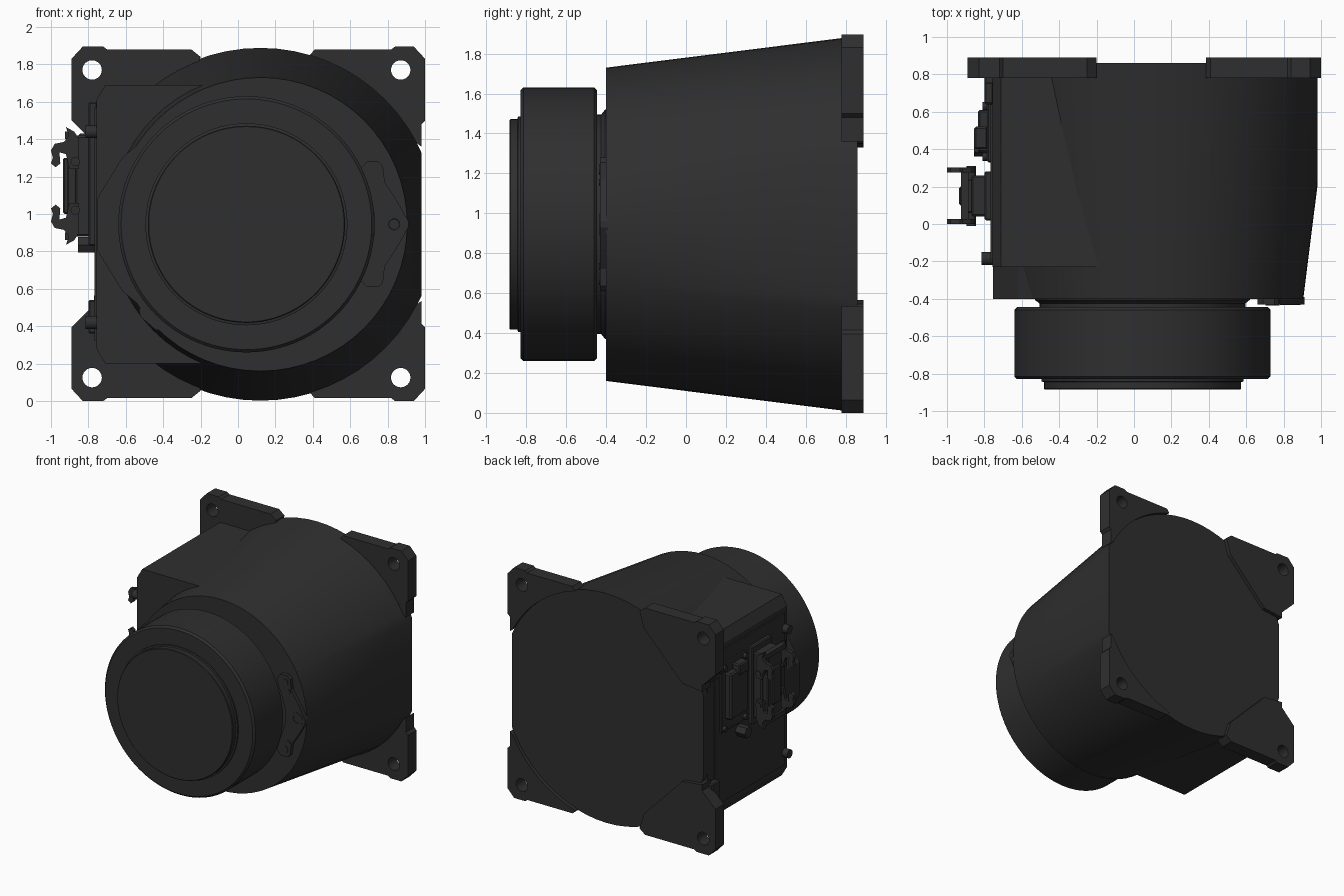
import bpy, bmesh, math
from mathutils import Vector, Matrix

old = bpy.data.objects.get("Cube")
if old:
    bpy.data.objects.remove(old, do_unlink=True)

mat = bpy.data.materials.new("dark charcoal")
mat.use_nodes = True
COLOR = (0.028, 0.028, 0.028, 1)
mat.diffuse_color = COLOR
mat.node_tree.nodes["Principled BSDF"].inputs["Base Color"].default_value = COLOR

MID = 0.945       # height of the optical axis
LENS_X = 0.045    # lens axis
BODY_X = 0.12     # housing axis


def finish(name, bm, smooth=False):
    bmesh.ops.recalc_face_normals(bm, faces=bm.faces)
    me = bpy.data.meshes.new(name)
    bm.to_mesh(me)
    bm.free()
    me.materials.append(mat)
    ob = bpy.data.objects.new(name, me)
    bpy.context.collection.objects.link(ob)
    if smooth:
        bpy.ops.object.select_all(action='DESELECT')
        ob.select_set(True)
        bpy.context.view_layer.objects.active = ob
        bpy.ops.object.shade_smooth_by_angle(angle=math.radians(30))
    return ob


def lathe(name, profile, x, z, n, clip=()):
    """Turn (radius, y) points about an axis along y, with optional flat cuts in x."""
    bm = bmesh.new()
    rings = []
    for r, y in profile:
        rings.append([bm.verts.new((x + r * math.cos(2 * math.pi * i / n), y,
                                    z + r * math.sin(2 * math.pi * i / n))) for i in range(n)])
    for a, b in zip(rings, rings[1:]):
        for i in range(n):
            j = (i + 1) % n
            bm.faces.new((a[i], a[j], b[j], b[i]))
    bm.faces.new(rings[0])
    bm.faces.new(rings[-1])
    for cx, side in clip:
        cut = bmesh.ops.bisect_plane(bm, geom=bm.verts[:] + bm.edges[:] + bm.faces[:],
                                     plane_co=(cx, 0, 0), plane_no=(side, 0, 0), clear_outer=True)
        edges = [e for e in cut['geom_cut'] if isinstance(e, bmesh.types.BMEdge)]
        bmesh.ops.contextual_create(bm, geom=edges)
    return finish(name, bm, True)


def prism(name, pts, y0, y1):
    """Extrude an outline in x, z from y0 to y1."""
    bm = bmesh.new()
    face = bm.faces.new([bm.verts.new((x, y0, z)) for x, z in pts])
    ext = bmesh.ops.extrude_face_region(bm, geom=[face])
    verts = [v for v in ext['geom'] if isinstance(v, bmesh.types.BMVert)]
    bmesh.ops.translate(bm, verts=verts, vec=(0, y1 - y0, 0))
    return finish(name, bm)


def box(name, lo, hi, bevel=0.0):
    lo, hi = Vector(lo), Vector(hi)
    bm = bmesh.new()
    bmesh.ops.create_cube(bm, size=1, matrix=Matrix.Translation((lo + hi) / 2) @ Matrix.Diagonal((*(hi - lo), 1)))
    if bevel:
        bmesh.ops.bevel(bm, geom=bm.edges[:], offset=bevel, segments=1, affect='EDGES')
    return finish(name, bm)


def rod_x(name, x0, x1, y, z, r, n=16):
    bm = bmesh.new()
    m = Matrix.Translation(((x0 + x1) / 2, y, z)) @ Matrix.Rotation(math.pi / 2, 4, 'Y')
    bmesh.ops.create_cone(bm, cap_ends=True, segments=n, radius1=r, radius2=r, depth=x1 - x0, matrix=m)
    return finish(name, bm, n > 8)


def flip(pts, mid):
    return [(x, 2 * mid - z) for x, z in pts]


# Tapered housing with flat sides
lathe("housing", [(0.785, -0.40), (0.943, 0.86)], BODY_X, MID, 64, [(0.98, 1), (-0.76, -1)])

# Side electronics box and the wedge in front of it
upper = [(-0.1, 1.69), (-0.71, 1.69), (-0.757, 1.61)]
prism("side_box", upper + flip(upper, MID)[::-1], -0.23, 0.80)
wedge = [(-0.35, 1.53), (-0.62, 1.30), (-0.755, 1.08)]
prism("front_wedge", wedge + flip(wedge, MID)[::-1], -0.40, -0.2)

# Lens neck, barrel ring and front cap
lathe("neck", [(0.575, -0.38), (0.575, -0.405), (0.55, -0.425), (0.55, -0.47)], LENS_X, MID, 64)
lathe("barrel_ring", [(0.67, -0.445), (0.685, -0.46), (0.685, -0.815), (0.67, -0.83)], LENS_X, MID, 96)
lathe("front_cap", [(0.54, -0.82), (0.54, -0.842), (0.527, -0.845), (0.527, -0.88), (0.522, -0.885)],
      LENS_X, MID, 96)

# Adjustment tab on the front face, with boss and screws
tab = [(0.66, 1.20), (0.66, 1.25), (0.69, 1.28), (0.75, 1.28), (0.775, 1.255), (0.785, 1.17), (0.85, 1.07), (0.912, 0.96)]
inner = [(0.70, 1.10), (0.73, 1.0)]
prism("adjust_tab", inner[::-1] + tab + flip(inner[::-1] + tab, MID)[::-1], -0.43, -0.39)
lathe("tab_boss", [(0.055, -0.40), (0.055, -0.434), (0.03, -0.434), (0.025, -0.425)], 0.835, MID, 24)
for s in (1, -1):
    lathe("tab_screw_large", [(0.028, -0.42), (0.028, -0.435)], 0.73, MID + s * 0.275, 16)
    lathe("tab_screw_small", [(0.016, -0.42), (0.016, -0.435)], 0.763, MID + s * 0.21, 12)

# Small plate at the lower left of the front face
prism("front_plate", [(-0.53, 0.49), (-0.50, 0.51), (-0.39, 0.42), (-0.40, 0.38), (-0.44, 0.38), (-0.52, 0.45)],
      -0.408, -0.39)

# Corner mounting plates, each with a drilled hole
left_plate = [(-0.89, 1.50), (-0.89, 1.83), (-0.83, 1.895), (-0.72, 1.895), (-0.70, 1.88), (-0.25, 1.88),
              (-0.20, 1.84), (-0.24, 1.71), (-0.59, 1.35), (-0.77, 1.33), (-0.77, 1.38)]
right_plate = [(0.98, 1.36), (0.98, 1.48), (1.0, 1.50), (1.0, 1.83), (0.94, 1.895), (0.84, 1.895),
               (0.82, 1.88), (0.41, 1.88), (0.385, 1.85)]
for i in range(9):
    a = math.radians(73 - i * 5.7)
    right_plate.append((BODY_X + 0.942 * math.cos(a), MID + 0.942 * math.sin(a)))
for side, pts, hx in (("left", right_plate, 0.87), ("right", left_plate, -0.78)):
    for level, outline, hz in (("top", pts, 1.77), ("bottom", flip(pts, 0.9475), 0.125)):
        plate = prism(f"mount_plate_{level}_{side}", outline, 0.78, 0.89)
        cutter = lathe("hole_cutter", [(0.052, 0.7), (0.052, 0.95)], hx, hz, 24)
        cutter.hide_render = True
        mod = plate.modifiers.new("hole", 'BOOLEAN')
        mod.operation, mod.solver, mod.object = 'DIFFERENCE', 'EXACT', cutter
        bpy.context.view_layer.objects.active = plate
        bpy.ops.object.modifier_apply(modifier=mod.name)
        bpy.data.objects.remove(cutter, do_unlink=True)

# Side cover panel and rear brackets
box("side_cover", (-0.768, -0.19, 0.32), (-0.74, 0.72, 1.57))
for z in (0.45, 1.47):
    box("side_bracket", (-0.80, 0.70, z - 0.09), (-0.74, 0.80, z + 0.09), 0.008)
    rod_x("side_knob", -0.815, -0.75, -0.185, z - 0.03, 0.035)

# Rear socket: flange, raised lid and corner screws
box("socket_flange", (-0.785, 0.33, 0.90), (-0.75, 0.66, 1.46), 0.006)
box("socket_lid", (-0.835, 0.38, 1.00), (-0.77, 0.61, 1.38), 0.012)
box("socket_latch", (-0.855, 0.40, 1.34), (-0.78, 0.52, 1.43), 0.01)
for y in (0.36, 0.63):
    for z in (0.93, 1.43):
        rod_x("socket_screw", -0.81, -0.77, y, z, 0.022, 12)
rod_x("hex_plug", -0.855, -0.75, 0.41, 0.835, 0.048, 6)
box("upper_vent", (-0.80, 0.64, 1.40), (-0.75, 0.76, 1.60), 0.01)

# Latched connector
CON = 1.15
box("connector_base", (-0.80, 0.02, 0.83), (-0.75, 0.28, 1.47), 0.008)
box("connector_shell", (-0.87, 0.04, 0.88), (-0.78, 0.26, 1.42), 0.01)
box("connector_hood", (-0.915, 0.06, 0.90), (-0.86, 0.24, 1.40), 0.008)
box("connector_core", (-0.935, 0.10, 1.00), (-0.90, 0.20, 1.30), 0.008)
hook = [(-0.85, 1.24), (-0.85, 1.40), (-0.875, 1.44), (-0.92, 1.465), (-0.905, 1.42), (-0.93, 1.385), (-0.98, 1.375),
        (-1.0, 1.34), (-0.99, 1.30), (-1.0, 1.27), (-0.975, 1.25), (-0.95, 1.27), (-0.955, 1.33), (-0.92, 1.32), (-0.90, 1.24)]
for level, pts, s in (("upper", hook, 1), ("lower", flip(hook, CON), -1)):
    for y in (0.0, 0.275):
        prism(f"{level}_latch_lever", pts, y, y + 0.028)
    z = CON + s * 0.27
    box(f"{level}_latch_bar", (-0.925, 0.02, z - 0.02), (-0.885, 0.28, z + 0.02))
    bm = bmesh.new()
    pivot = Matrix.Translation((-0.87, 0.15, CON + s * 0.13)) @ Matrix.Rotation(math.pi / 2, 4, 'X')
    bmesh.ops.create_cone(bm, cap_ends=True, segments=16, radius1=0.025, radius2=0.025, depth=0.32, matrix=pivot)
    finish(f"{level}_latch_pivot", bm, True)
